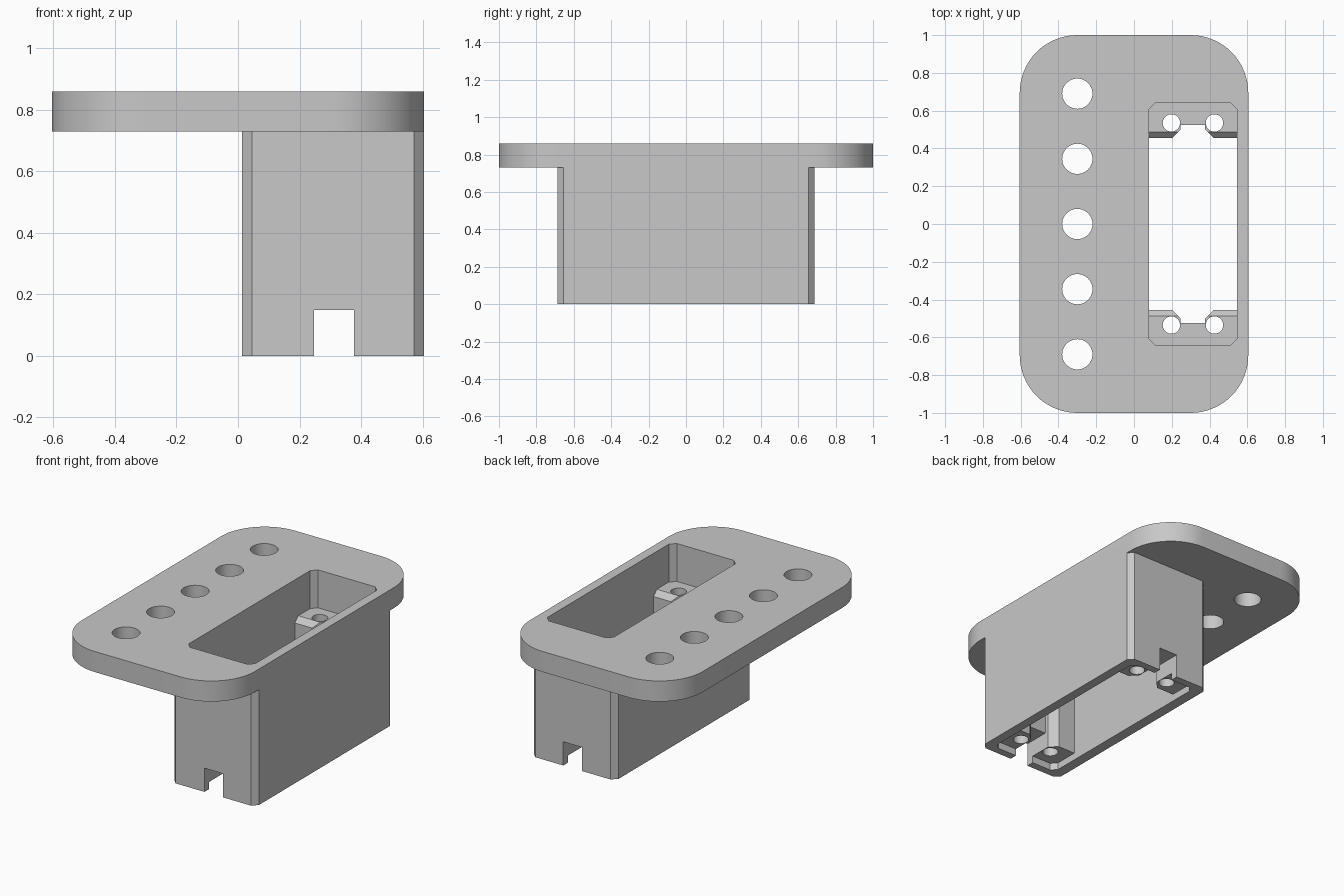
import bpy, bmesh
from math import cos, sin, pi, radians

old = bpy.data.objects.get("Cube")
if old:
    bpy.data.objects.remove(old, do_unlink=True)

grey = bpy.data.materials.new("light grey")
grey.use_nodes = True
grey.diffuse_color = (0.58, 0.58, 0.58, 1)
grey.node_tree.nodes["Principled BSDF"].inputs["Base Color"].default_value = (0.58, 0.58, 0.58, 1)

TOP, UNDER, EDGE = 0.86, 0.73, 0.605      # plate heights and half width
CX = 0.312                                # centre line of the cavity


def prism(name, points, lo, hi, axis="z"):
    """Extrude an outline along z (points are x, y) or along x (points are y, z)."""
    place = (lambda a, b, h: (a, b, h)) if axis == "z" else (lambda a, b, h: (h, a, b))
    bm = bmesh.new()
    low = [bm.verts.new(place(a, b, lo)) for a, b in points]
    high = [bm.verts.new(place(a, b, hi)) for a, b in points]
    bm.faces.new(low)
    bm.faces.new(high)
    n = len(points)
    for i in range(n):
        j = (i + 1) % n
        bm.faces.new((low[i], low[j], high[j], high[i]))
    bmesh.ops.recalc_face_normals(bm, faces=bm.faces)
    mesh = bpy.data.meshes.new(name)
    bm.to_mesh(mesh)
    bm.free()
    mesh.materials.append(grey)
    ob = bpy.data.objects.new(name, mesh)
    bpy.context.collection.objects.link(ob)
    return ob


def rounded(x0, x1, y, r, steps):
    """Rectangle outline with arc corners; one step gives a chamfer."""
    corners = ((x1 - r, y - r), (x0 + r, y - r), (x0 + r, r - y), (x1 - r, r - y))
    return [(cx + r * cos(a), cy + r * sin(a))
            for k, (cx, cy) in enumerate(corners)
            for a in [(k + i / steps) * pi / 2 for i in range(steps + 1)]]


def circle(x, y, r, n=48):
    return [(x + r * cos(2 * pi * i / n), y + r * sin(2 * pi * i / n)) for i in range(n)]


def combine(target, tool, operation="DIFFERENCE"):
    mod = target.modifiers.new("cut", "BOOLEAN")
    mod.operation, mod.solver, mod.object = operation, "EXACT", tool
    bpy.context.view_layer.update()
    with bpy.context.temp_override(object=target, active_object=target):
        bpy.ops.object.modifier_apply(modifier=mod.name)
    bpy.data.objects.remove(tool, do_unlink=True)


def slot():
    return prism("slot_cutter", [(CX - 0.065, -1), (CX + 0.065, -1),
                                 (CX + 0.065, 1), (CX - 0.065, 1)], -0.1, 0.15)


# Mounting plate joined with the chamfered housing below it
body = prism("plate_and_housing", rounded(-EDGE, EDGE, 1, 0.305, 16), UNDER, TOP)
combine(body, prism("housing", rounded(0.013, EDGE, 0.688, 0.033, 1), 0, 0.8), "UNION")

# Open cavity, cable slot and the row of plate holes
combine(body, prism("cavity_cutter", rounded(0.08, 0.545, 0.64, 0.033, 1), -0.1, 1))
combine(body, slot())
for i in range(-2, 3):
    combine(body, prism("hole_cutter", circle(-0.3, 0.345 * i, 0.08), 0.5, 1))

# Screw blocks at both ends of the cavity
blocks = []
for name, s in (("back_screw_block", 1), ("front_screw_block", -1)):
    outline = [(0.454, 0.045), (0.66, 0.045), (0.66, 0.62), (0.487, 0.62), (0.454, 0.587)]
    block = prism(name, [(s * y, z) for y, z in outline], 0.06, 0.565, "x")
    half = [(0.16, 0.4), (0.16, 0.405), (0.065, 0.5), (0.065, 0.523)]
    gap = [(CX - x, s * y) for x, y in half] + [(CX + x, s * y) for x, y in reversed(half)]
    combine(block, prism("gap_cutter", gap, -0.1, 1))
    combine(block, slot())
    for dx in (-0.114, 0.114):
        combine(block, prism("screw_cutter", circle(CX + dx, s * 0.535, 0.046, 32), -0.1, 1))
    blocks.append(block)

# Smooth arcs, sharp corners
for ob in bpy.context.view_layer.objects:
    ob.select_set(ob is body or ob in blocks)
bpy.context.view_layer.objects.active = body
bpy.ops.object.shade_smooth_by_angle(angle=radians(30))
